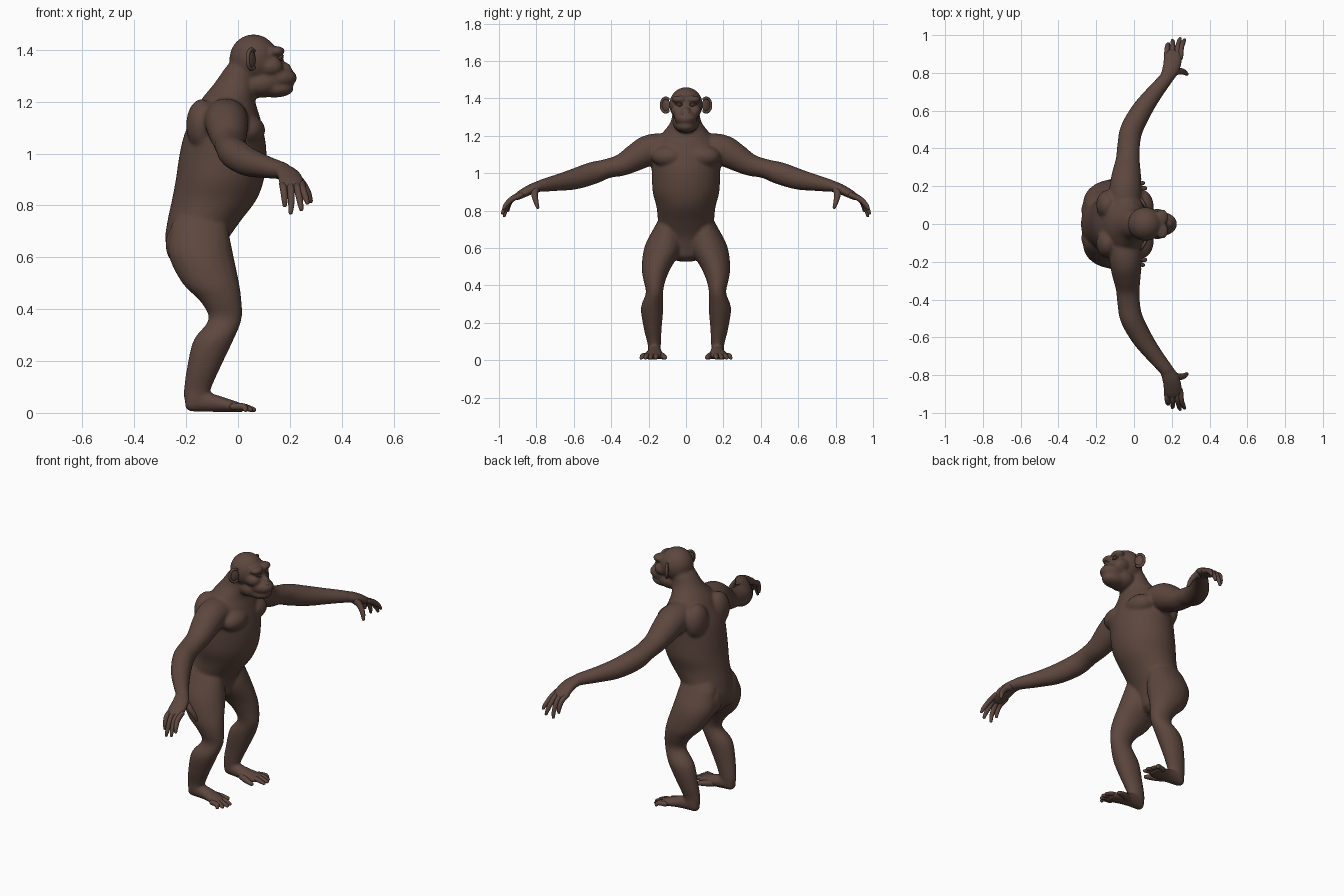
import bpy, bmesh, math
from mathutils import Vector, Matrix

cube = bpy.data.objects.get("Cube")
if cube:
    bpy.data.objects.remove(cube)

fur = bpy.data.materials.new("dark_brown")
fur.use_nodes = True
COLOR = (0.108, 0.062, 0.048, 1)
fur.diffuse_color = COLOR
fur.node_tree.nodes["Principled BSDF"].inputs["Base Color"].default_value = COLOR


def spline(rings, steps=4):
    """Resample rings (x, y, z, radius, radius) along a smooth curve."""
    pts = [Vector(r) for r in rings]
    pts = [pts[0] * 2 - pts[1]] + pts + [pts[-1] * 2 - pts[-2]]
    out = []
    for a, b, c, d in zip(pts, pts[1:], pts[2:], pts[3:]):
        for k in range(steps):
            t = k / steps
            out.append(b + (c - a) * (t / 2) + (a * 2 - b * 5 + c * 4 - d) * (t * t / 2)
                       + (b * 3 - a - c * 3 + d) * (t ** 3 / 2))
    return out + [pts[-2]]


def loft(bm, rings, hint, axis=None, flip=1, sides=20):
    """Round-ended tube; first radius is across the hint, second along it."""
    rows = spline(rings)
    spots = [Vector(r[:3]) for r in rows]
    loops = []
    last = len(rows) - 1
    for i, r in enumerate(rows):
        away = (spots[min(i + 1, last)] - spots[max(i - 1, 0)]).normalized()
        t = Vector(axis) if axis else away
        v = t.cross(Vector(hint)).normalized()
        u = v.cross(t)
        shells = [(0, 1)]
        cap = min(r[3], r[4])
        if i == 0:
            shells = [(-0.8 * cap, 0.4), (-0.5 * cap, 0.8), (0, 1)]
        if i == last:
            shells = [(0, 1), (0.5 * cap, 0.8), (0.8 * cap, 0.4)]
        for shift, size in shells:
            ring = []
            for k in range(sides):
                a = math.tau * k / sides
                p = spots[i] + away * shift + (v * r[3] * math.cos(a) + u * r[4] * math.sin(a)) * size
                ring.append(bm.verts.new((p.x, p.y * flip, p.z)))
            loops.append(ring)
    for a, b in zip(loops, loops[1:]):
        for k in range(sides):
            n = (k + 1) % sides
            bm.faces.new((a[k], a[n], b[n], b[k]))
    bm.faces.new(loops[0][::-1])
    bm.faces.new(loops[-1])


def ball(bm, center, radii, turn=0):
    m = Matrix.Translation(center) @ Matrix.Rotation(turn, 4, 'Z') @ Matrix.Diagonal((*radii, 1))
    bmesh.ops.create_uvsphere(bm, u_segments=24, v_segments=16, radius=1, matrix=m)


def finish(bm, name, mirror=False):
    bmesh.ops.recalc_face_normals(bm, faces=bm.faces)
    mesh = bpy.data.meshes.new(name)
    bm.to_mesh(mesh)
    bm.free()
    mesh.materials.append(fur)
    mesh.polygons.foreach_set("use_smooth", [True] * len(mesh.polygons))
    ob = bpy.data.objects.new(name, mesh)
    bpy.context.collection.objects.link(ob)
    if mirror:
        mod = ob.modifiers.new("Mirror", 'MIRROR')
        mod.use_axis = (False, True, False)
        mod.use_mirror_merge = False
    return ob


UP, FORWARD = (0, 0, 1), (1, 0, 0)
body = bmesh.new()

# Torso from pelvis to neck: height, back, front, half width
trunk = [(.60, -.25, -.07, .10), (.66, -.28, -.045, .145), (.74, -.272, .01, .15),
         (.82, -.255, .07, .158), (.90, -.24, .10, .178), (1.0, -.225, .11, .183),
         (1.08, -.205, .10, .185), (1.15, -.172, .082, .172), (1.21, -.14, .065, .13),
         (1.27, -.092, .07, .085), (1.33, -.05, .08, .07)]
loft(body, [((b + f) / 2, 0, z, w, (f - b) / 2) for z, b, f, w in trunk], FORWARD, UP, sides=36)

# Leg: centre, then half width and half depth
leg = [(-.15, .095, .72, .07, .11), (-.143, .118, .61, .103, .125), (-.105, .157, .50, .08, .11),
       (-.066, .168, .43, .06, .08), (-.05, .169, .36, .046, .064), (-.095, .181, .28, .06, .077),
       (-.134, .178, .17, .048, .064), (-.157, .17, .09, .036, .052), (-.16, .17, .05, .034, .048)]
foot = [(-.18, .17, .038, .03, .033), (-.14, .168, .044, .035, .04), (-.08, .168, .036, .042, .033),
        (-.02, .178, .026, .05, .023), (.015, .19, .02, .05, .016)]

# Arm from chest to wrist, then palm
arm = [(-.05, .09, 1.13, .09, .085), (-.045, .19, 1.125, .085, .083), (-.04, .26, 1.09, .078, .075),
       (-.033, .34, 1.046, .064, .06), (-.028, .42, 1.025, .06, .052), (-.013, .50, 1.0, .06, .06),
       (.04, .60, .968, .055, .056), (.105, .69, .949, .045, .044), (.175, .775, .933, .036, .033)]
palm = [(.165, .76, .937, .034, .03), (.195, .82, .918, .046, .028), (.207, .88, .888, .05, .023),
        (.213, .91, .87, .043, .017)]
for side in (1, -1):
    loft(body, leg, FORWARD, UP, side)
    loft(body, foot, UP, FORWARD, side)
    loft(body, arm, UP, None, side)
    loft(body, palm, UP, None, side)
    # Chest and shoulder blade muscle, buttock
    ball(body, (.035, .09 * side, 1.09), (.07, .095, .06))
    ball(body, (-.14, .1 * side, 1.11), (.06, .08, .1))
    ball(body, (-.19, .075 * side, .65), (.09, .075, .1))
    # Brow ridge, cheek
    ball(body, (.148, .036 * side, 1.395), (.034, .044, .02))
    ball(body, (.125, .045 * side, 1.335), (.048, .036, .035))

# Skull, face, muzzle, lower jaw, nose
ball(body, (.06, 0, 1.366), (.093, .09, .094))
ball(body, (.115, 0, 1.34), (.06, .068, .085))
ball(body, (.155, 0, 1.292), (.073, .062, .042))
ball(body, (.14, 0, 1.25), (.076, .056, .034))
ball(body, (.09, 0, 1.27), (.075, .073, .055))
ball(body, (.182, 0, 1.325), (.026, .024, .028))

skin = finish(body, "body")
remesh = skin.modifiers.new("Blend", 'REMESH')
remesh.mode = 'VOXEL'
remesh.voxel_size = 0.008
remesh.use_smooth_shade = True
soften = skin.modifiers.new("Soften", 'SMOOTH')
soften.factor = 0.5
soften.iterations = 7

# Fingers: knuckle x, tip position
bm = bmesh.new()
for x, tx, ty, tz in [(.172, .18, .952, .80), (.2, .203, .972, .772),
                      (.226, .244, .982, .785), (.246, .268, .975, .81)]:
    loft(bm, [(x, .88, .884, .014, .014), (x + .004, .93, .862, .015, .014),
              ((x + tx) / 2 + .004, .6 * ty + .4 * .945, .6 * tz + .4 * .862, .012, .012),
              (tx, ty, tz, .008, .008)], FORWARD, sides=12)
finish(bm, "fingers", True)

bm = bmesh.new()
loft(bm, [(.205, .80, .918, .024, .02), (.24, .81, .89, .018, .018),
          (.267, .803, .852, .014, .014), (.28, .793, .817, .009, .009)], (0, 1, 0), sides=12)
finish(bm, "thumbs", True)

# Toes: base y, tip x, tip y
bm = bmesh.new()
for y, tx, ty in [(.158, .06, .162), (.182, .062, .19), (.205, .05, .217), (.222, .03, .24)]:
    loft(bm, [(-.02, y, .024, .014, .014), (.02, (y + ty) / 2, .024, .014, .013),
              (tx, ty, .012, .01, .009)], UP, sides=12)
loft(bm, [(-.08, .148, .028, .022, .022), (-.035, .125, .022, .017, .017),
          (.012, .113, .014, .012, .011)], UP, sides=12)
finish(bm, "toes", True)

# Ears: shallow dish with a raised rim
bm = bmesh.new()
ball(bm, (.05, .108, 1.363), (.01, .027, .036), math.radians(35))
rim = []
for k in range(9):
    a = math.radians(-125 + 31 * k)
    out = .108 + .024 * math.cos(a)
    rim.append((.052 - (out - .108) * .6, out, 1.364 + .038 * math.sin(a), .008, .008))
loft(bm, rim, FORWARD, sides=10)
finish(bm, "ears", True)

# Eyes set under the brow, with lids
bm = bmesh.new()
ball(bm, (.162, .035, 1.369), (.013, .014, .011))
for bend in (1, -1):
    loft(bm, [(.164, .018, 1.368, .004, .004), (.172, .035, 1.369 + .009 * bend, .005, .004),
              (.158, .053, 1.369, .004, .004)], UP, sides=8)
finish(bm, "eyes", True)

# Nostril wings
bm = bmesh.new()
ball(bm, (.2, .013, 1.316), (.012, .011, .009))
finish(bm, "nostrils", True)
